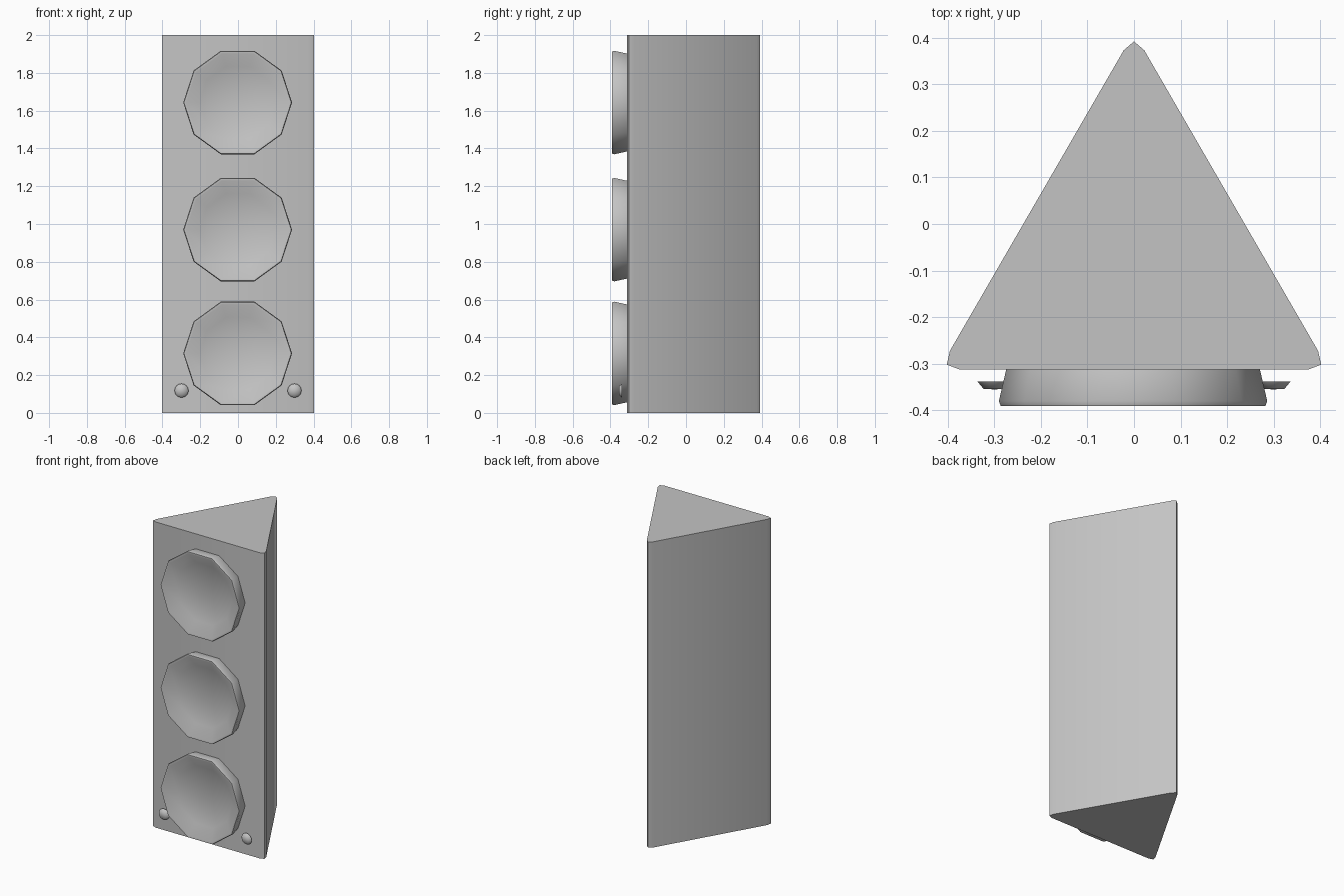
import bpy, bmesh, math

cube = bpy.data.objects.get("Cube")
if cube:
    bpy.data.objects.remove(cube, do_unlink=True)

grey = bpy.data.materials.new("plain grey")
grey.use_nodes = True
colour = (0.55, 0.55, 0.55, 1)
grey.diffuse_color = colour
grey.node_tree.nodes["Principled BSDF"].inputs["Base Color"].default_value = colour


def finish(name, bm, angle):
    bmesh.ops.recalc_face_normals(bm, faces=bm.faces)
    mesh = bpy.data.meshes.new(name)
    bm.to_mesh(mesh)
    bm.free()
    mesh.materials.append(grey)
    obj = bpy.data.objects.new(name, mesh)
    bpy.context.collection.objects.link(obj)
    bpy.ops.object.select_all(action='DESELECT')
    obj.select_set(True)
    bpy.context.view_layer.objects.active = obj
    bpy.ops.object.shade_smooth_by_angle(angle=math.radians(angle))
    return obj


def lathe(name, profile, sides, centre, angle=60):
    """Turn (radius, y) points around a y-facing axis; radius 0 closes the end."""
    cx, cz = centre
    bm = bmesh.new()
    rings = []
    for r, y in profile:
        if r == 0:
            rings.append([bm.verts.new((cx, y, cz))] * sides)
        else:
            turns = [2 * math.pi * i / sides for i in range(sides)]
            rings.append([bm.verts.new((cx + r * math.cos(t), y, cz + r * math.sin(t)))
                          for t in turns])
    for a, b in zip(rings, rings[1:]):
        for i in range(sides):
            j = (i + 1) % sides
            corners = dict.fromkeys((a[i], a[j], b[j], b[i]))
            bm.faces.new(list(corners))
    return finish(name, bm, angle)


# Triangular cabinet with blunted corners
right_half = [(0.022, 0.373), (0.395, -0.272), (0.402, -0.302), (0.375, -0.312)]
outline = [(0, 0.392)] + right_half + [(-x, y) for x, y in reversed(right_half)]
bm = bmesh.new()
base = bm.faces.new([bm.verts.new((x, y, 0)) for x, y in outline])
top = bmesh.ops.extrude_face_region(bm, geom=[base], use_keep_orig=True)
bmesh.ops.translate(bm, vec=(0, 0, 2),
                    verts=[v for v in top["geom"] if isinstance(v, bmesh.types.BMVert)])
finish("cabinet", bm, 60)

# Three flared ten-sided speaker dishes with a raised centre
dish = [(0.272, -0.311), (0.288, -0.38), (0.284, -0.391), (0.272, -0.391),
        (0.2, -0.345), (0, -0.375)]
for label, z in (("upper", 1.643), ("middle", 0.97), ("lower", 0.315)):
    lathe(label + "_speaker", dish, 10, (-0.002, z))

# Two small knobs beside the lower speaker
knob = [(0, -0.338), (0.037, -0.338), (0.024, -0.354), (0, -0.355)]
for label, x in (("left", 0.299), ("right", -0.299)):
    lathe(label + "_knob", knob, 16, (x, 0.118))
